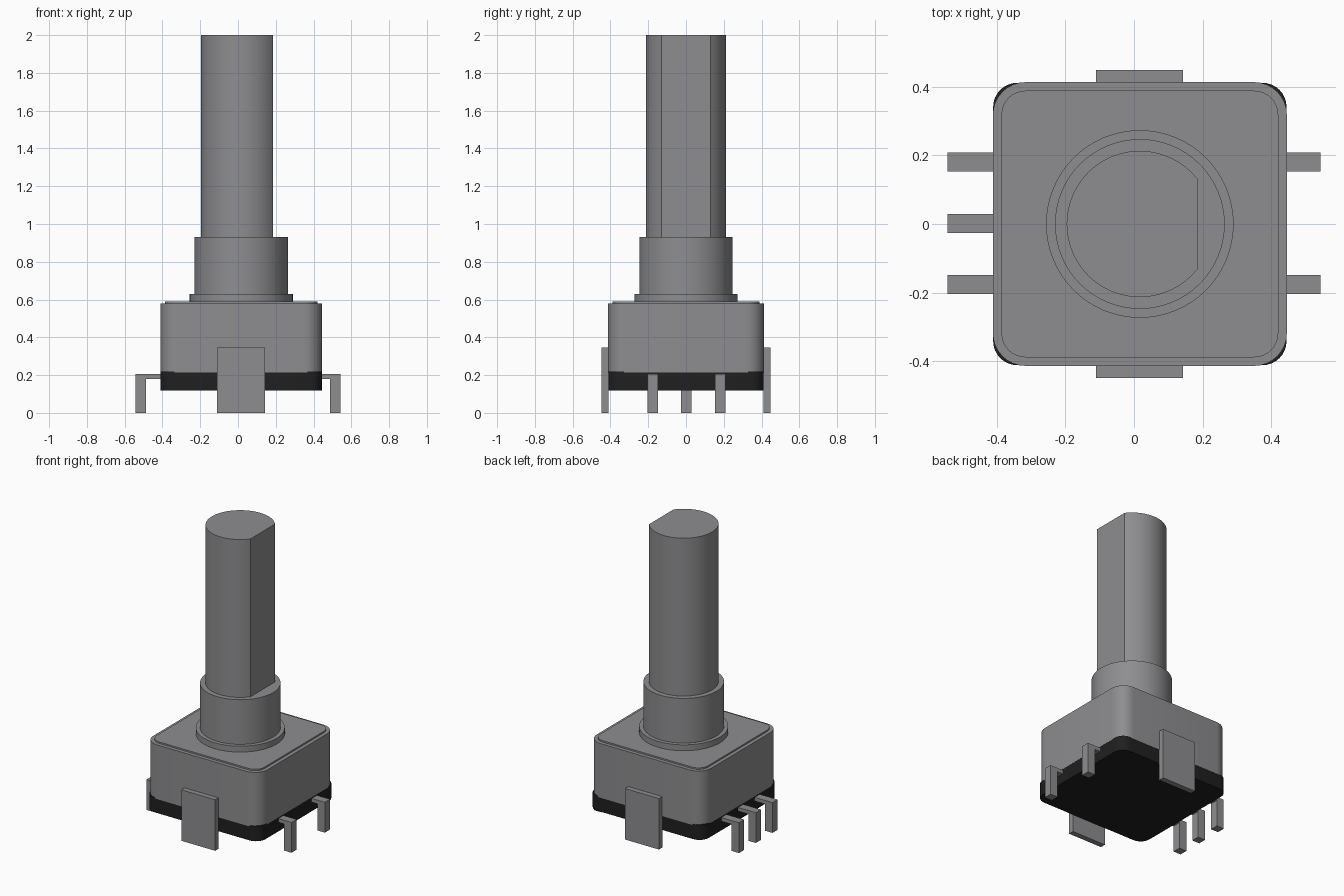
import bpy
import bmesh
import math

cube = bpy.data.objects.get("Cube")
if cube:
    bpy.data.objects.remove(cube, do_unlink=True)

CX = 0.017  # axis of the shaft and housing


def material(name, colour):
    m = bpy.data.materials.new(name)
    m.use_nodes = True
    m.diffuse_color = colour
    bsdf = next(n for n in m.node_tree.nodes if n.type == 'BSDF_PRINCIPLED')
    bsdf.inputs["Base Color"].default_value = colour
    return m


grey = material("metal grey", (0.27, 0.27, 0.28, 1))
black = material("black plastic", (0.014, 0.014, 0.014, 1))


def extrude(name, outline, z0, z1, mat, smooth=True):
    """Solid from a counter-clockwise xy outline between two heights."""
    bm = bmesh.new()
    low = [bm.verts.new((x, y, z0)) for x, y in outline]
    high = [bm.verts.new((x, y, z1)) for x, y in outline]
    bm.faces.new(low[::-1])
    bm.faces.new(high)
    n = len(low)
    for i in range(n):
        j = (i + 1) % n
        bm.faces.new((low[i], low[j], high[j], high[i]))
    return finish(name, bm, mat, smooth)


def finish(name, bm, mat, smooth):
    bmesh.ops.recalc_face_normals(bm, faces=bm.faces[:])
    mesh = bpy.data.meshes.new(name)
    bm.to_mesh(mesh)
    bm.free()
    mesh.materials.append(mat)
    ob = bpy.data.objects.new(name, mesh)
    bpy.context.collection.objects.link(ob)
    if smooth:
        bpy.ops.object.select_all(action='DESELECT')
        ob.select_set(True)
        bpy.context.view_layer.objects.active = ob
        bpy.ops.object.shade_smooth_by_angle(angle=math.radians(30))
    return ob


def rounded_rect(hx, hy, r, steps=8):
    pts = []
    for k, (sx, sy) in enumerate([(1, 1), (-1, 1), (-1, -1), (1, -1)]):
        for i in range(steps + 1):
            a = math.pi / 2 * (k + i / steps)
            pts.append((CX + sx * (hx - r) + r * math.cos(a),
                        sy * (hy - r) + r * math.sin(a)))
    return pts


def arc(r, a0, a1, n, closed=False):
    return [(CX + r * math.cos(a0 + (a1 - a0) * i / n),
             r * math.sin(a0 + (a1 - a0) * i / n)) for i in range(n if closed else n + 1)]


def profile_y(name, profile, y0, y1, mat):
    """Solid from an xz profile swept along y."""
    bm = bmesh.new()
    face = bm.faces.new([bm.verts.new((x, y0, z)) for x, z in profile])
    new = bmesh.ops.extrude_face_region(bm, geom=[face])["geom"]
    bmesh.ops.translate(bm, vec=(0, y1 - y0, 0),
                        verts=[v for v in new if isinstance(v, bmesh.types.BMVert)])
    return finish(name, bm, mat, False)


# Plastic base and metal housing with a shallow raised top
extrude("base", rounded_rect(0.427, 0.411, 0.07), 0.118, 0.219, black)
extrude("housing", rounded_rect(0.428, 0.413, 0.095), 0.213, 0.58, grey)
extrude("housing_top", rounded_rect(0.403, 0.388, 0.07), 0.57, 0.59, grey)

# Flange, collar and D-shaped shaft
full = 2 * math.pi
extrude("flange", arc(0.273, 0, full, 64, True), 0.58, 0.63, grey)
extrude("collar", arc(0.247, 0, full, 64, True), 0.62, 0.932, grey)
flat = math.acos(0.168 / 0.213)
extrude("shaft", arc(0.213, flat, full - flat, 56), 0.92, 2.0, grey)

# Mounting tabs, front and back
for name, s in (("front_tab", -1), ("back_tab", 1)):
    profile_y(name, [(-0.111, 0), (0.143, 0), (0.143, 0.345), (-0.111, 0.345)],
              s * 0.411, s * 0.448, grey)

# Bent terminal pins: two on the left side, three on the right
pin = [(0.40, 0.205), (0.543, 0.205), (0.543, 0), (0.488, 0), (0.488, 0.18), (0.40, 0.18)]
for side, s, rows in (("left", 1, (-0.176, 0.181)), ("right", -1, (-0.176, 0.002, 0.181))):
    for i, y in enumerate(rows):
        profile_y(f"{side}_pin_{i + 1}", [(s * x, z) for x, z in pin],
                  y - 0.0275, y + 0.0275, grey)
